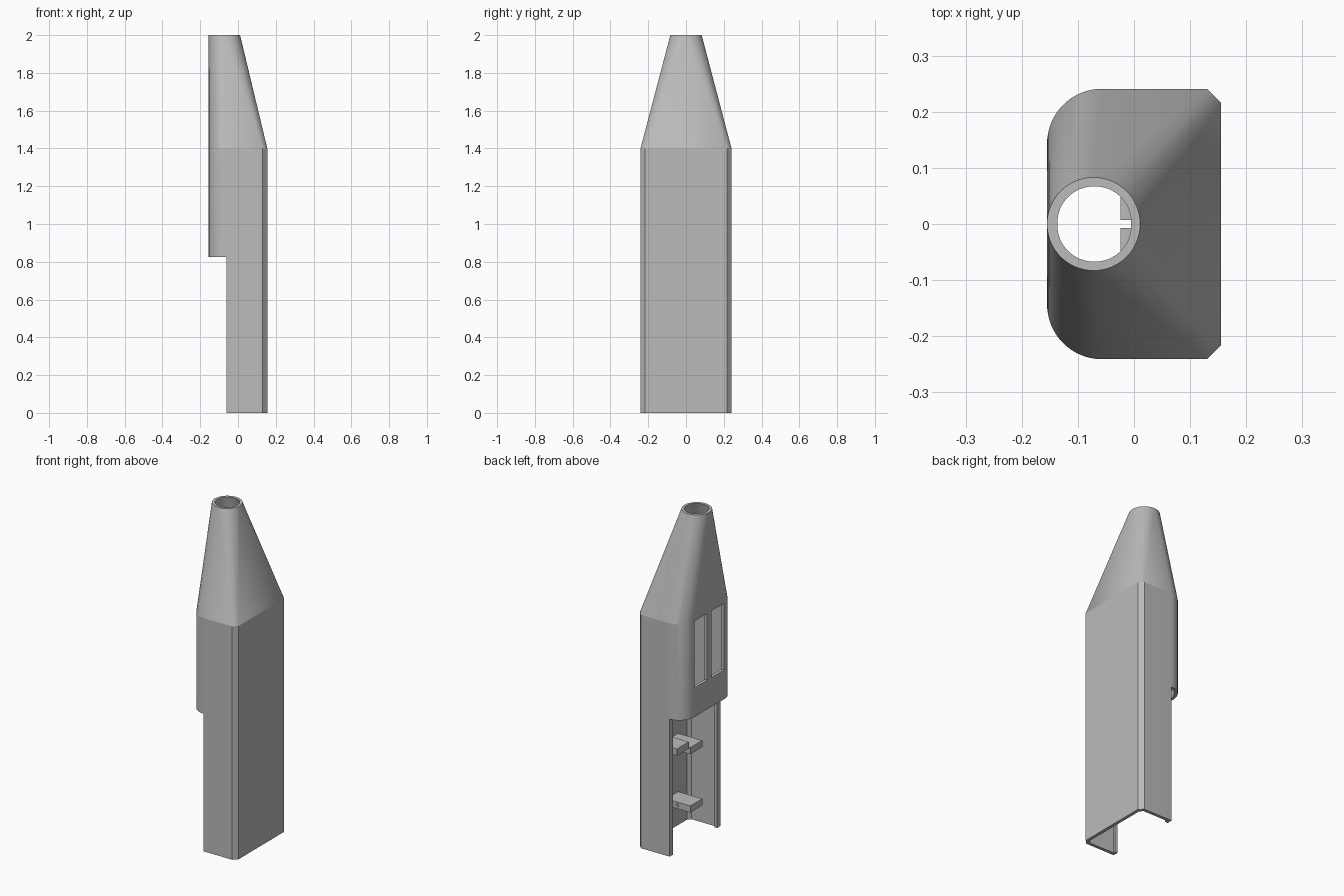
import bpy, bmesh, math

if "Cube" in bpy.data.objects:
    bpy.data.objects.remove(bpy.data.objects["Cube"])

grey = bpy.data.materials.new("plain grey")
grey.diffuse_color = (0.5, 0.5, 0.5, 1)
grey.use_nodes = True
grey.node_tree.nodes["Principled BSDF"].inputs["Base Color"].default_value = grey.diffuse_color


def add_object(name, bm):
    bmesh.ops.recalc_face_normals(bm, faces=bm.faces)
    mesh = bpy.data.meshes.new(name)
    bm.to_mesh(mesh)
    bm.free()
    mesh.materials.append(grey)
    obj = bpy.data.objects.new(name, mesh)
    bpy.context.collection.objects.link(obj)
    return obj


def box(name, x, y, z):
    bm = bmesh.new()
    bmesh.ops.create_cube(bm, size=1)
    for v in bm.verts:
        v.co = [a + (b - a) * (c + 0.5) for (a, b), c in zip((x, y, z), v.co)]
    return add_object(name, bm)


def section(x0, x1, hy, radius, chamfer, steps=16):
    """Rectangle rounded on the -x corners and chamfered on the +x corners."""
    half = [(x1, hy - chamfer), (x1 - chamfer, hy)]
    for i in range(steps + 1):
        a = math.pi / 2 * (1 + i / steps)
        half.append((x0 + radius + radius * math.cos(a), hy - radius + radius * math.sin(a)))
    return half + [(x, -y) for x, y in half]


def circle(cx, r, n=64):
    return [(cx + r * math.cos(math.tau * i / n), r * math.sin(math.tau * i / n)) for i in range(n)]


def hull(name, rings):
    bm = bmesh.new()
    for z, pts in rings:
        for x, y in pts:
            bm.verts.new((x, y, z))
    bmesh.ops.convex_hull(bm, input=bm.verts[:])
    bmesh.ops.delete(bm, geom=[v for v in bm.verts if not v.link_faces], context='VERTS')
    bmesh.ops.dissolve_limit(bm, angle_limit=0.005, verts=bm.verts[:], edges=bm.edges[:])
    return add_object(name, bm)


def cut(target, cutter):
    mod = target.modifiers.new("cut", 'BOOLEAN')
    mod.operation, mod.solver, mod.object = 'DIFFERENCE', 'EXACT', cutter
    bpy.context.view_layer.objects.active = target
    bpy.ops.object.modifier_apply(modifier=mod.name)
    bpy.data.objects.remove(cutter)


# Hollow body: straight lower sleeve tapering to a round neck
outer = section(-0.155, 0.155, 0.241, 0.098, 0.025)
inner = section(-0.137, 0.136, 0.222, 0.08, 0.017)
body = hull("body_shell", [(0, outer), (1.4, outer), (2, circle(-0.072, 0.083))])
cut(body, hull("cavity", [(-0.05, inner), (1.39, inner), (2.01, circle(-0.072, 0.0645))]))

# Open back below the hood, and two tall windows above it
cut(body, box("back_opening", (-0.3, -0.06), (-0.4, 0.4), (-0.2, 0.825)))
for s in (-1, 1):
    cut(body, box("window", (-0.25, -0.1), sorted((s * 0.02, s * 0.14)), (1.0, 1.4)))

# Smooth corners, crisp edges
bpy.ops.object.select_all(action='DESELECT')
body.select_set(True)
bpy.context.view_layer.objects.active = body
bpy.ops.object.shade_smooth_by_angle(angle=math.radians(12))

# Inward lips along the open channel edges
for name, s in (("left_lip", 1), ("right_lip", -1)):
    box(name, (-0.06, -0.042), sorted((s * 0.208, s * 0.225)), (0, 0.825))

# Mounting tabs on the inside of the flat wall
box("upper_tab_left", (-0.024, 0.14), (0.007, 0.12), (0.55, 0.59))
box("upper_tab_right", (-0.024, 0.14), (-0.12, -0.007), (0.51, 0.55))
lower = box("lower_tab", (-0.024, 0.14), (-0.12, -0.007), (0.16, 0.20))

# Pin hole through the lower tab
pin = hull("pin", [(-0.2, circle(0.062, 0.009, 20)), (0.1, circle(0.062, 0.009, 20))])
for v in pin.data.vertices:
    x, y, z = v.co
    v.co = (x, z, 0.18 - y)
cut(lower, pin)
